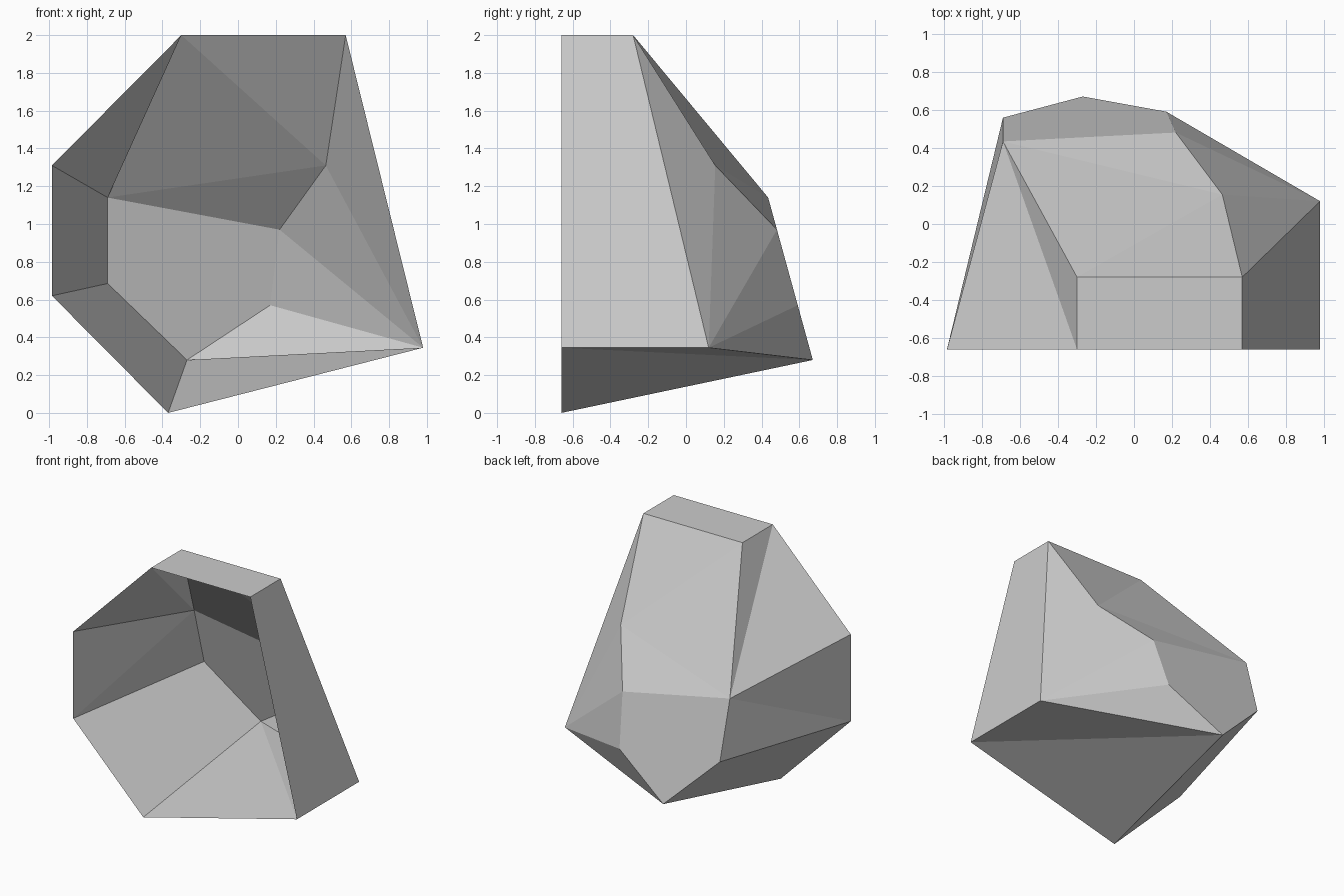
import bpy
import bmesh

cube = bpy.data.objects.get("Cube")
if cube:
    bpy.data.objects.remove(cube, do_unlink=True)

# Stone material
stone = bpy.data.materials.new("pale_grey_stone")
stone.use_nodes = True
grey = (0.6, 0.6, 0.6, 1)
stone.diffuse_color = grey
stone.node_tree.nodes["Principled BSDF"].inputs["Base Color"].default_value = grey

FRONT = -0.66


def back_y(z):
    """Depth of the sloping flat back at height z."""
    return 0.56 - 0.275 * (z - 0.685)


# Open front rim (x, z)
rim = {"top_r": (-0.30, 2.0), "top_l": (0.57, 2.0), "corner": (0.98, 0.345),
       "foot": (-0.37, 0.0), "side_lo": (-0.985, 0.62), "side_hi": (-0.985, 1.31)}
points = {name: (x, FRONT, z) for name, (x, z) in rim.items()}

# Corners of the flat back (x, z)
back = {"b_hi": (-0.69, 1.14), "b_lo": (-0.69, 0.685), "b_foot": (-0.27, 0.28),
        "b_mid": (0.17, 0.57), "b_peak": (0.22, 0.97)}
points.update({name: (x, back_y(z), z) for name, (x, z) in back.items()})

# Crown, shoulder and far side corners
points["crown_r"] = (-0.30, -0.28, 2.0)
points["crown_l"] = (0.57, -0.28, 2.0)
points["shoulder"] = (0.465, 0.155, 1.31)
points["far"] = (0.98, 0.12, 0.345)

facets = [
    "top_r top_l crown_l crown_r",            # crown
    "top_l corner far crown_l",               # left wall
    "corner foot b_foot", "corner b_foot far",  # underside
    "foot side_lo b_lo b_foot",               # lower right slope
    "side_lo side_hi b_hi", "side_lo b_hi b_lo",  # right wall
    "side_hi top_r b_hi", "top_r crown_r b_hi",   # upper right slope
    "crown_r crown_l shoulder", "crown_r shoulder b_hi",  # upper back
    "b_hi shoulder b_peak",
    "b_hi b_peak b_mid b_foot b_lo",          # flat back
    "crown_l far shoulder", "shoulder far b_peak",  # back left chamfers
    "b_peak far b_mid", "b_mid far b_foot",
]

# Hollow rock shell, open at the front
bm = bmesh.new()
verts = {name: bm.verts.new(co) for name, co in points.items()}
for facet in facets:
    bm.faces.new([verts[name] for name in facet.split()])
bmesh.ops.recalc_face_normals(bm, faces=bm.faces)
bm.normal_update()
bm.faces.ensure_lookup_table()
if bm.faces[0].normal.z < 0:
    bmesh.ops.reverse_faces(bm, faces=bm.faces)

mesh = bpy.data.meshes.new("rock_shell")
bm.to_mesh(mesh)
bm.free()
mesh.materials.append(stone)
rock = bpy.data.objects.new("rock_shell", mesh)
bpy.context.collection.objects.link(rock)
